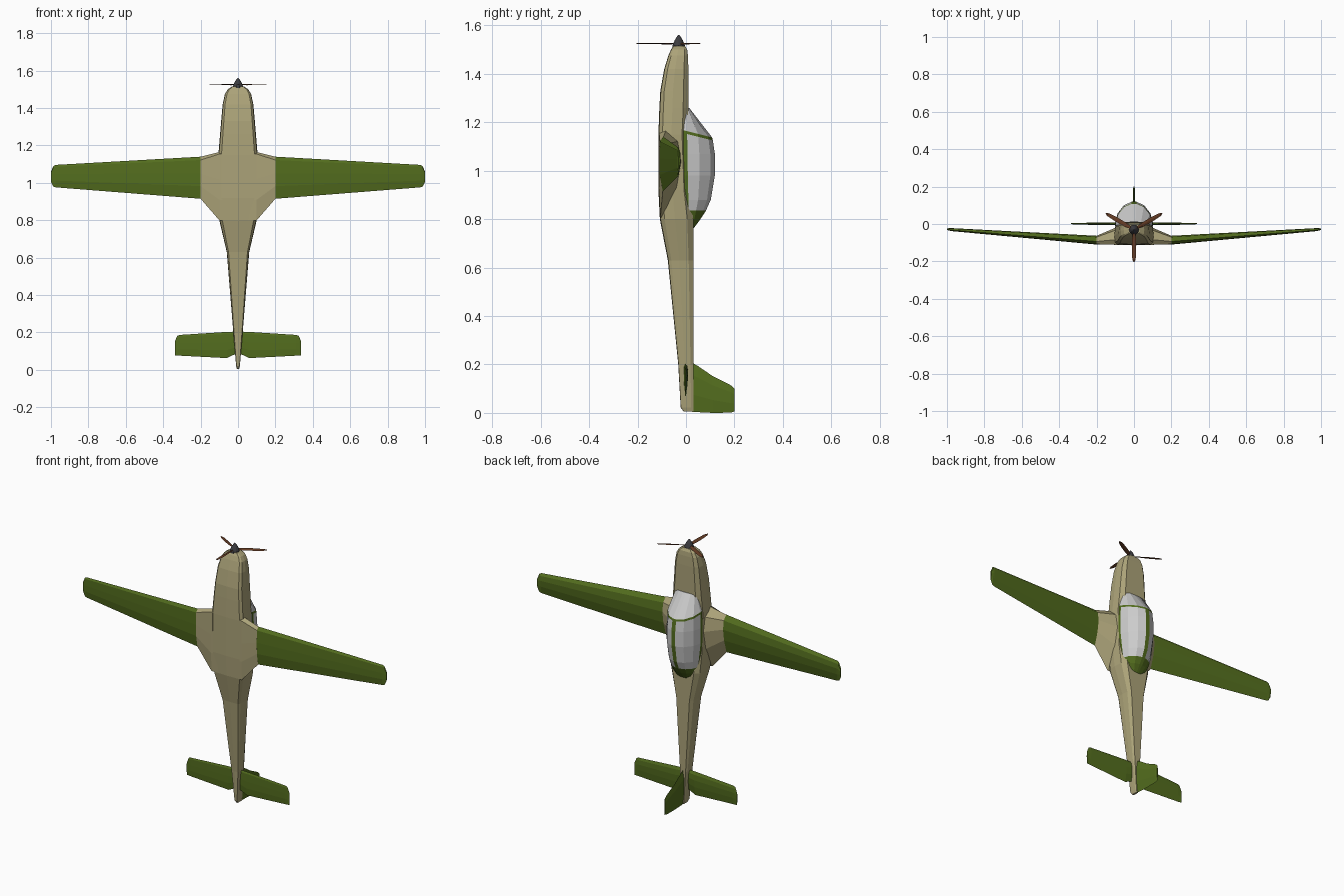
import bpy, bmesh, math


def material(name, rgb):
    m = bpy.data.materials.new(name)
    m.diffuse_color = (*rgb, 1)
    return m


TAN = material("tan_paint", (0.41, 0.365, 0.19))
GREEN = material("green_paint", (0.088, 0.155, 0.013))
DARK = material("dark_metal", (0.045, 0.045, 0.05))
BROWN = material("brown_wood", (0.13, 0.045, 0.018))
GLASS = material("canopy_glass", (0.8, 0.8, 0.8))


def loft(name, rings, mats, mirror=False, pick=None):
    """Skin equal-length rings of points; pick(i, j) chooses the material slot."""
    bm = bmesh.new()
    rows = [[bm.verts.new(p) for p in r] for r in rings]
    n = len(rows[0])
    for i in range(len(rows) - 1):
        for j in range(n):
            k = (j + 1) % n
            f = bm.faces.new((rows[i][j], rows[i][k], rows[i + 1][k], rows[i + 1][j]))
            f.material_index = pick(i, j) if pick else 0
    bm.faces.new(rows[0])
    bm.faces.new(rows[-1])
    bmesh.ops.remove_doubles(bm, verts=bm.verts, dist=1e-5)
    bmesh.ops.recalc_face_normals(bm, faces=bm.faces)
    me = bpy.data.meshes.new(name)
    bm.to_mesh(me)
    bm.free()
    for m in mats:
        me.materials.append(m)
    ob = bpy.data.objects.new(name, me)
    bpy.context.collection.objects.link(ob)
    if mirror:
        ob.modifiers.new("mirror", 'MIRROR')
    return ob


# Fuselage: (z, half width, belly y, back y)
def body_ring(z, w, lo, hi):
    h = hi - lo
    half = [(0.84 * w, lo + 0.02 * h), (0.97 * w, lo + 0.14 * h), (w, lo + 0.45 * h),
            (0.95 * w, lo + 0.82 * h), (0.72 * w, hi)]
    pts = [(0, lo)] + half + [(0, hi)] + [(-x, y) for x, y in reversed(half)]
    return [(x, y, z) for x, y in pts]


body = [(0.006, 0.006, -0.01, 0.03), (0.022, 0.01, -0.022, 0.03), (0.2, 0.025, -0.032, 0.03),
        (0.63, 0.06, -0.075, 0.03), (0.8, 0.10, -0.108, 0.03), (0.92, 0.105, -0.114, 0.015),
        (1.15, 0.105, -0.114, 0.005), (1.26, 0.096, -0.11, 0.01), (1.33, 0.09, -0.106, 0.01),
        (1.42, 0.082, -0.09, 0.01), (1.475, 0.07, -0.073, 0.008), (1.5, 0.055, -0.062, 0.005),
        (1.515, 0.032, -0.052, -0.004)]
loft("fuselage", [body_ring(*s) for s in body], [TAN])


# Airfoil section in the chord (z) / thickness (y) plane
FOIL = [(0, 0.3), (0.35, 0.8), (0.65, 1), (0.88, 0.85), (1, 0.35),
        (0.92, 0.05), (0.6, 0), (0.3, 0.03)]
FLAT = [(0, 0.05), (0.35, 0.8), (0.65, 1), (0.88, 0.85), (1, 0.3),
        (0.97, 0.0), (0.6, 0), (0.3, 0.0)]


def foil(x, z0, z1, y0, y1, shape=FOIL):
    return [(x, y0 + t * (y1 - y0), z0 + c * (z1 - z0)) for c, t in shape]


# Wing root fairings and wings
loft("wing_root_fairing", [foil(0.0, 0.80, 1.165, -0.111, -0.01, FLAT),
                           foil(0.10, 0.80, 1.165, -0.111, -0.02, FLAT),
                           foil(0.20, 0.915, 1.14, -0.11, -0.063)], [TAN], True)
loft("wing", [foil(0.199, 0.915, 1.14, -0.11, -0.063), foil(0.975, 0.976, 1.096, -0.038, -0.022),
              foil(0.987, 0.98, 1.09, -0.035, -0.022),
              foil(1.0, 1.005, 1.06, -0.032, -0.024)], [GREEN], True)

# Tailplane
loft("tailplane", [foil(0.0, 0.09, 0.205, -0.009, 0.009), foil(0.025, 0.08, 0.204, -0.008, 0.009),
                   foil(0.06, 0.063, 0.203, -0.007, 0.009), foil(0.31, 0.076, 0.187, -0.003, 0.006),
                   foil(0.325, 0.077, 0.182, -0.002, 0.005),
                   foil(0.338, 0.078, 0.15, 0.0, 0.004)], [GREEN], True)


# Tail fin: (y, bottom z, top z, half thickness)
def fin_ring(y, z0, z1, t):
    return [(x * t, y, z0 + c * (z1 - z0)) for x, c in
            [(0, 0), (1, 0.35), (1, 0.75), (0, 1), (-1, 0.75), (-1, 0.35)]]


loft("tail_fin", [fin_ring(0.02, 0.005, 0.21, 0.008), fin_ring(0.05, 0.003, 0.193, 0.007),
                  fin_ring(0.11, 0.0, 0.152, 0.006), fin_ring(0.185, 0.001, 0.114, 0.005),
                  fin_ring(0.2, 0.006, 0.1, 0.003)], [GREEN])

# Canopy: (z, half width, sill y, top y), arched stations with painted frames
ANGLES = [0, 7, 30, 58, 83, 97, 122, 150, 173, 180]
canopy = [(0.76, 0.045, 0.02, 0.03), (0.80, 0.072, 0.01, 0.06), (0.835, 0.085, 0.0, 0.083),
          (0.88, 0.092, -0.003, 0.103), (0.98, 0.102, -0.008, 0.12), (1.07, 0.102, -0.01, 0.12),
          (1.125, 0.099, -0.01, 0.112), (1.137, 0.098, -0.01, 0.109), (1.26, 0.072, 0.0, 0.013)]


def canopy_ring(z, w, y0, y1):
    pts = []
    for a in ANGLES:
        s, c = math.sin(math.radians(a)), math.cos(math.radians(a))
        # the frame hoop leans forward toward the sill
        lean = 0.03 * (1 - s) if 1.1 < z < 1.2 else 0
        pts.append((w * c, y0 + (y1 - y0) * s, z + lean))
    return pts


def canopy_paint(i, j):
    spine = j == 4 and i < 7
    rail = j in (0, 8) and i < 7
    return 1 if i < 2 or i == 6 or spine or rail else 0


loft("canopy", [canopy_ring(*s) for s in canopy], [GLASS, GREEN], pick=canopy_paint)

# Spinner
PY = -0.03
loft("spinner", [[(r * math.cos(k * math.pi / 5), PY + r * math.sin(k * math.pi / 5), z)
                  for k in range(10)]
                 for z, r in [(1.502, 0.029), (1.52, 0.026), (1.54, 0.017), (1.555, 0.007),
                              (1.561, 0.002)]], [DARK])

# Three propeller blades: (radius, half width, twist)
BLADE = [(0.01, 0.005, 0.5), (0.05, 0.011, 0.3), (0.11, 0.012, 0.15), (0.158, 0.009, 0.1),
         (0.174, 0.003, 0.1)]
for b in range(3):
    rings = []
    for r, w, tw in BLADE:
        ring = []
        for u, v in [(-w, 0), (0, 0.002), (w, 0), (0, -0.002)]:
            ring.append((r, u * math.cos(tw) - v * math.sin(tw),
                         u * math.sin(tw) + v * math.cos(tw)))
        rings.append(ring)
    blade = loft(f"propeller_blade_{b + 1}", rings, [BROWN])
    blade.location = (0, PY, 1.525)
    blade.rotation_euler = (0, 0, math.radians(-90 + 120 * b))
